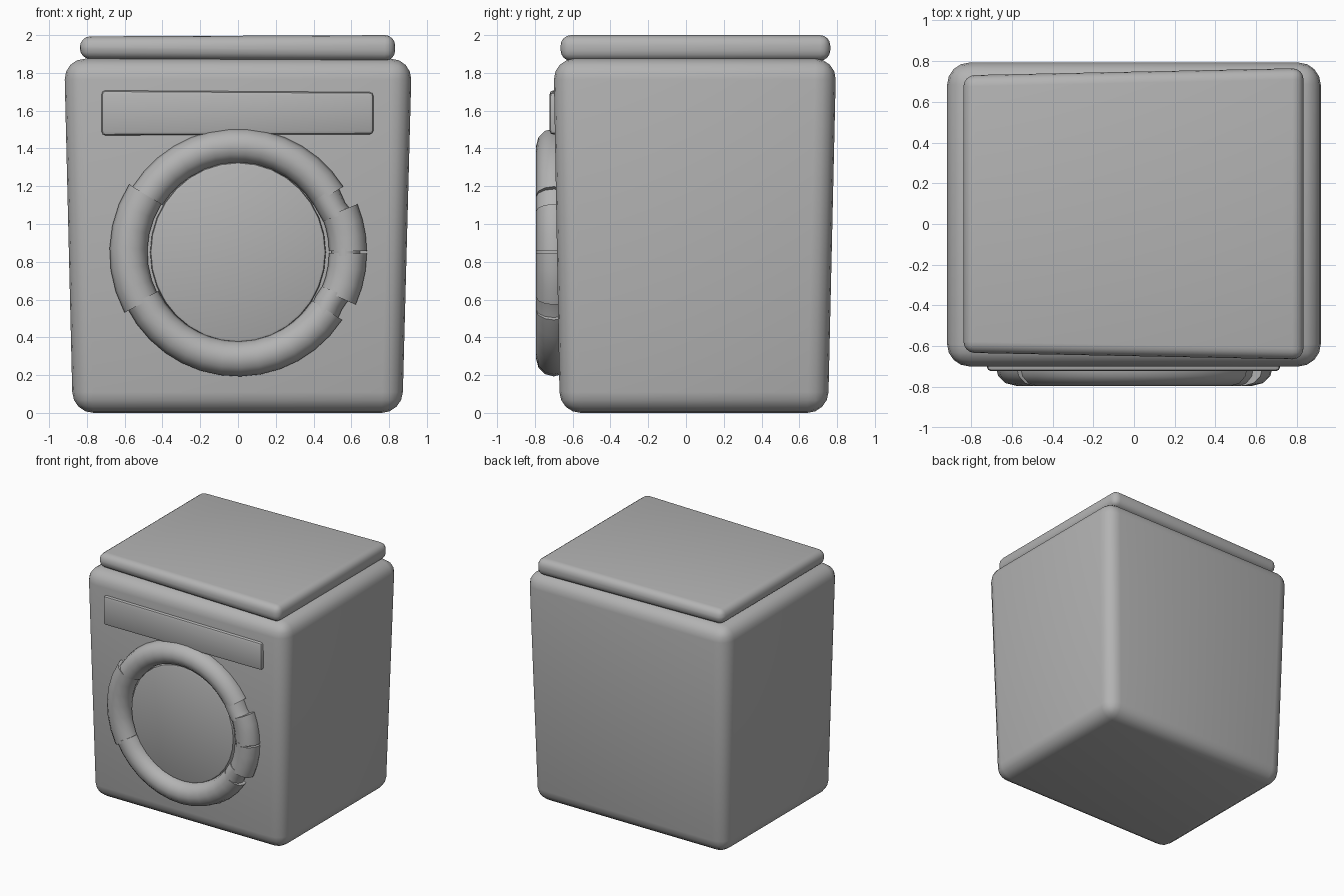
import bpy, bmesh, math
from mathutils import Vector

if "Cube" in bpy.data.objects:
    bpy.data.objects.remove(bpy.data.objects["Cube"])

grey = bpy.data.materials.new("light_grey")
grey.diffuse_color = (0.45, 0.45, 0.45, 1)
grey.use_nodes = True
grey.node_tree.nodes["Principled BSDF"].inputs["Base Color"].default_value = grey.diffuse_color


def finish(name, bm, bevel=0, segments=3, angle=40):
    """Turn a bmesh into a grey, optionally rounded, smooth-shaded object."""
    bmesh.ops.recalc_face_normals(bm, faces=bm.faces)
    mesh = bpy.data.meshes.new(name)
    bm.to_mesh(mesh)
    bm.free()
    mesh.materials.append(grey)
    ob = bpy.data.objects.new(name, mesh)
    bpy.context.collection.objects.link(ob)
    bpy.ops.object.select_all(action='DESELECT')
    bpy.context.view_layer.objects.active = ob
    ob.select_set(True)
    if bevel:
        mod = ob.modifiers.new("rounded_edges", 'BEVEL')
        mod.width, mod.segments = bevel, segments
        mod.limit_method = 'ANGLE'
        bpy.ops.object.modifier_apply(modifier=mod.name)
    bpy.ops.object.shade_smooth_by_angle(angle=math.radians(angle))
    return ob


def box(name, place, bevel, segments):
    """Rounded box whose corners are placed by a function of three 0/1 flags."""
    bm = bmesh.new()
    bmesh.ops.create_cube(bm, size=1)
    for v in bm.verts:
        v.co = Vector(place(*(int(c > 0) for c in v.co)))
    finish(name, bm, bevel, segments)


# Cabinet, slightly wider towards the top
box("cabinet", lambda x, y, z: (
    (-0.875 - 0.045 * z, 0.87 + 0.05 * z)[x],
    (-0.668 - 0.033 * z, 0.752 + 0.043 * z)[y], 1.875 * z), 0.11, 4)

# Lid, deeper on its right side
box("lid", lambda x, y, z: (
    (-0.837, 0.832)[x],
    (-0.632 - 0.033 * x, 0.73 + 0.035 * x)[y],
    (1.874 - 0.01 * x, 1.993 + 0.007 * x)[z]), 0.055, 4)

# Control panel on the front
box("control_panel", lambda x, y, z: (
    (-0.722, 0.717)[x], (-0.722, -0.65)[y],
    (1.469 + 0.006 * x, 1.707 - 0.009 * x)[z]), 0.02, 2)

# Round door, a shallow bevelled disc
bm = bmesh.new()
bmesh.ops.create_cone(bm, cap_ends=True, segments=32, radius1=1, radius2=1, depth=0.1)
for v in bm.verts:
    x, z, d = v.co
    v.co = Vector((0.465 * x, -0.675 - d - 0.008 * z, 0.85 + 0.477 * z))
finish("door", bm, 0.015, 2)


def ring_piece(name, stations, sides=12):
    """Capped tube along an arc; each station is (degrees, path radius, tube radius)."""
    bm = bmesh.new()
    loops = []
    for deg, path, tube in stations:
        a = math.radians(deg)
        loop = []
        for i in range(sides):
            t = 2 * math.pi * i / sides
            r = path + tube * math.cos(t)
            loop.append(bm.verts.new((r * math.cos(a), -0.7 - 0.094 * math.sin(t),
                                      0.85 + r * math.sin(a))))
        loops.append(loop)
    for p, q in zip(loops, loops[1:]):
        for i in range(sides):
            j = (i + 1) % sides
            bm.faces.new((p[i], p[j], q[j], q[i]))
    bm.faces.new(loops[0])
    bm.faces.new(loops[-1])
    finish(name, bm, angle=45)


def arc(start, end, steps, path, tube):
    return [(start + (end - start) * i / steps, path, tube) for i in range(steps + 1)]


# Door ring: upper and lower arcs, bulging left arc, broken right side
ring_piece("ring_top", arc(32, 148, 13, 0.565, 0.092))
ring_piece("ring_left", arc(148, 208, 6, 0.58, 0.1))
ring_piece("ring_bottom", arc(206, 327, 13, 0.563, 0.094))
ring_piece("ring_right_upper", arc(0.7, 22, 3, 0.582, 0.1))
ring_piece("ring_right_lower", arc(-24, -0.5, 3, 0.582, 0.1))

# Pinched, sunken joints at the right side
ring_piece("ring_joint_upper", [(20, 0.56, 0.08), (25, 0.55, 0.075), (34, 0.555, 0.08)])
ring_piece("ring_joint_lower", [(-36, 0.56, 0.08), (-29, 0.55, 0.078), (-22, 0.56, 0.08)])
ring_piece("ring_crack_core", [(-2, 0.57, 0.075), (2, 0.57, 0.075)])
